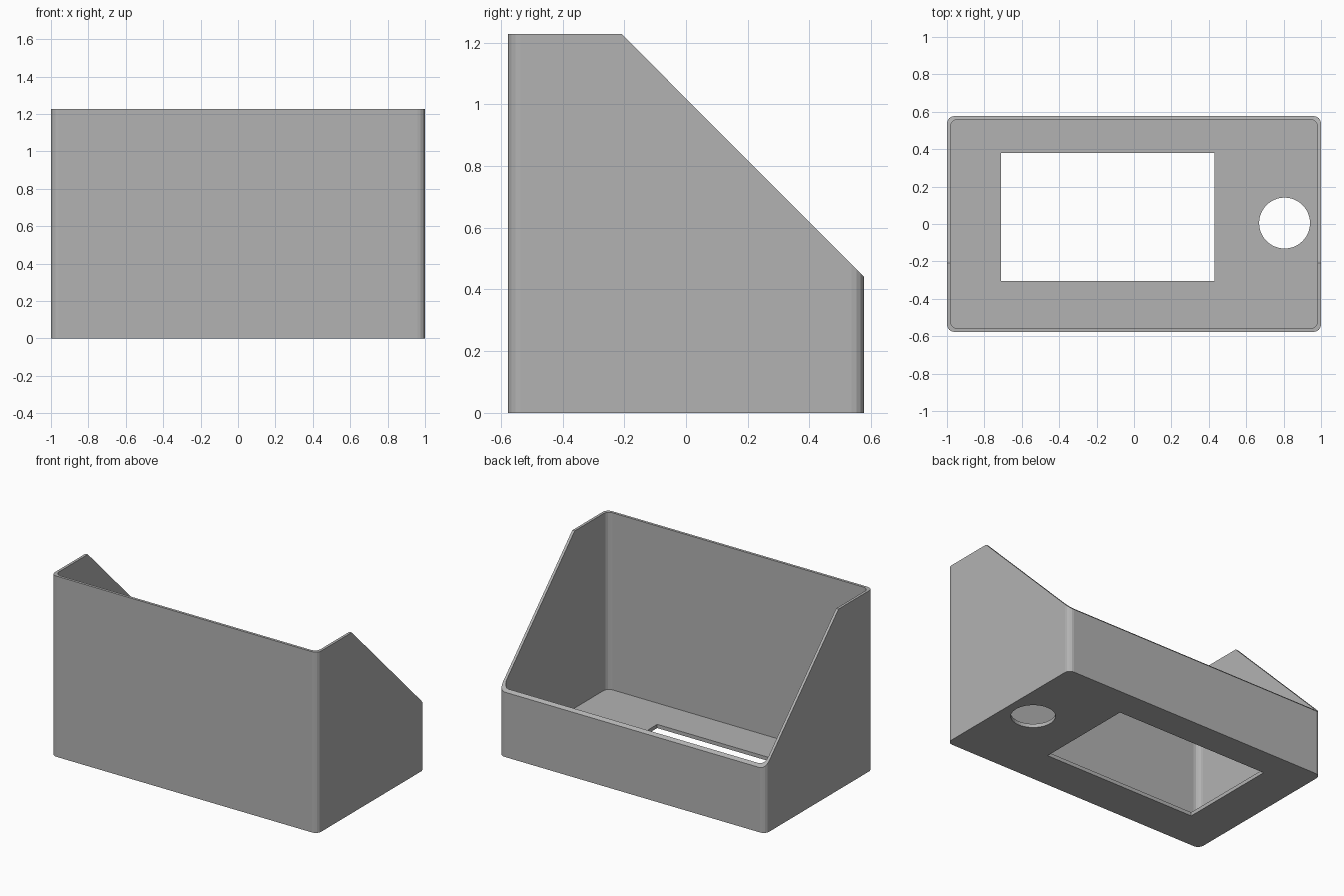
import bpy, math

if "Cube" in bpy.data.objects:
    bpy.data.objects.remove(bpy.data.objects["Cube"], do_unlink=True)

HALF_X, HALF_Y, HEIGHT = 1.0, 0.577, 1.227
WALL, FLOOR, RADIUS = 0.018, 0.025, 0.04
KNEE_Y, BACK_Z = -0.208, 0.44

grey = bpy.data.materials.new("plain_grey")
grey.use_nodes = True
colour = (0.45, 0.45, 0.45, 1)
grey.diffuse_color = colour
grey.node_tree.nodes["Principled BSDF"].inputs["Base Color"].default_value = colour


def prism(name, outline, depth):
    """Extrude a closed outline (3D points) along the depth vector."""
    n = len(outline)
    far = [tuple(p + d for p, d in zip(pt, depth)) for pt in outline]
    faces = [list(range(n))[::-1], list(range(n, 2 * n))]
    faces += [[i, (i + 1) % n, n + (i + 1) % n, n + i] for i in range(n)]
    mesh = bpy.data.meshes.new(name)
    mesh.from_pydata(list(outline) + far, [], faces)
    mesh.materials.append(grey)
    obj = bpy.data.objects.new(name, mesh)
    bpy.context.collection.objects.link(obj)
    return obj


def rounded_rect(hx, hy, r, z, steps=4):
    """Counter-clockwise rectangle with rounded corners."""
    pts = []
    for k, (sx, sy) in enumerate([(1, 1), (-1, 1), (-1, -1), (1, -1)]):
        for i in range(steps + 1):
            a = math.pi / 2 * (k + i / steps)
            pts.append((sx * (hx - r) + r * math.cos(a),
                        sy * (hy - r) + r * math.sin(a), z))
    return pts


def circle(cx, cy, r, z, sides=48):
    turn = 2 * math.pi / sides
    return [(cx + r * math.cos(i * turn), cy + r * math.sin(i * turn), z)
            for i in range(sides)]


# Solid outer body with rounded vertical corners
case = prism("open_case", rounded_rect(HALF_X, HALF_Y, RADIUS, 0), (0, 0, HEIGHT))

# Hollow interior, open at the top
cavity = prism("cavity_cutter",
               rounded_rect(HALF_X - WALL, HALF_Y - WALL, RADIUS, FLOOR),
               (0, 0, HEIGHT + 1))

# Sloping cut that lowers the side walls towards the back
slope = (HEIGHT - BACK_Z) / (HALF_Y - KNEE_Y)
over = 0.2
wedge = prism("slope_cutter", [
    (-2, KNEE_Y - over, HEIGHT + over * slope),
    (-2, HALF_Y + over, BACK_Z - over * slope),
    (-2, HALF_Y + over, HEIGHT + over * slope)][::-1], (4, 0, 0))
wedge.data.flip_normals()

# Rectangular window and round hole through the floor
window = prism("window_cutter", [
    (-0.71, -0.305, -0.1), (0.43, -0.305, -0.1),
    (0.43, 0.38, -0.1), (-0.71, 0.38, -0.1)], (0, 0, 0.2))
hole = prism("round_hole_cutter", circle(0.805, 0.005, 0.136, -0.1), (0, 0, 0.2))

# Make every cutter consistently outward-facing, then cut
bpy.context.view_layer.objects.active = case
import bmesh
for cutter in (cavity, wedge, window, hole):
    bm = bmesh.new()
    bm.from_mesh(cutter.data)
    bmesh.ops.recalc_face_normals(bm, faces=bm.faces)
    bm.to_mesh(cutter.data)
    bm.free()
    cutter.hide_render = True
    mod = case.modifiers.new(cutter.name, "BOOLEAN")
    mod.operation = "DIFFERENCE"
    mod.solver = "EXACT"
    mod.object = cutter
    bpy.ops.object.modifier_apply(modifier=mod.name)
    bpy.data.objects.remove(cutter, do_unlink=True)
